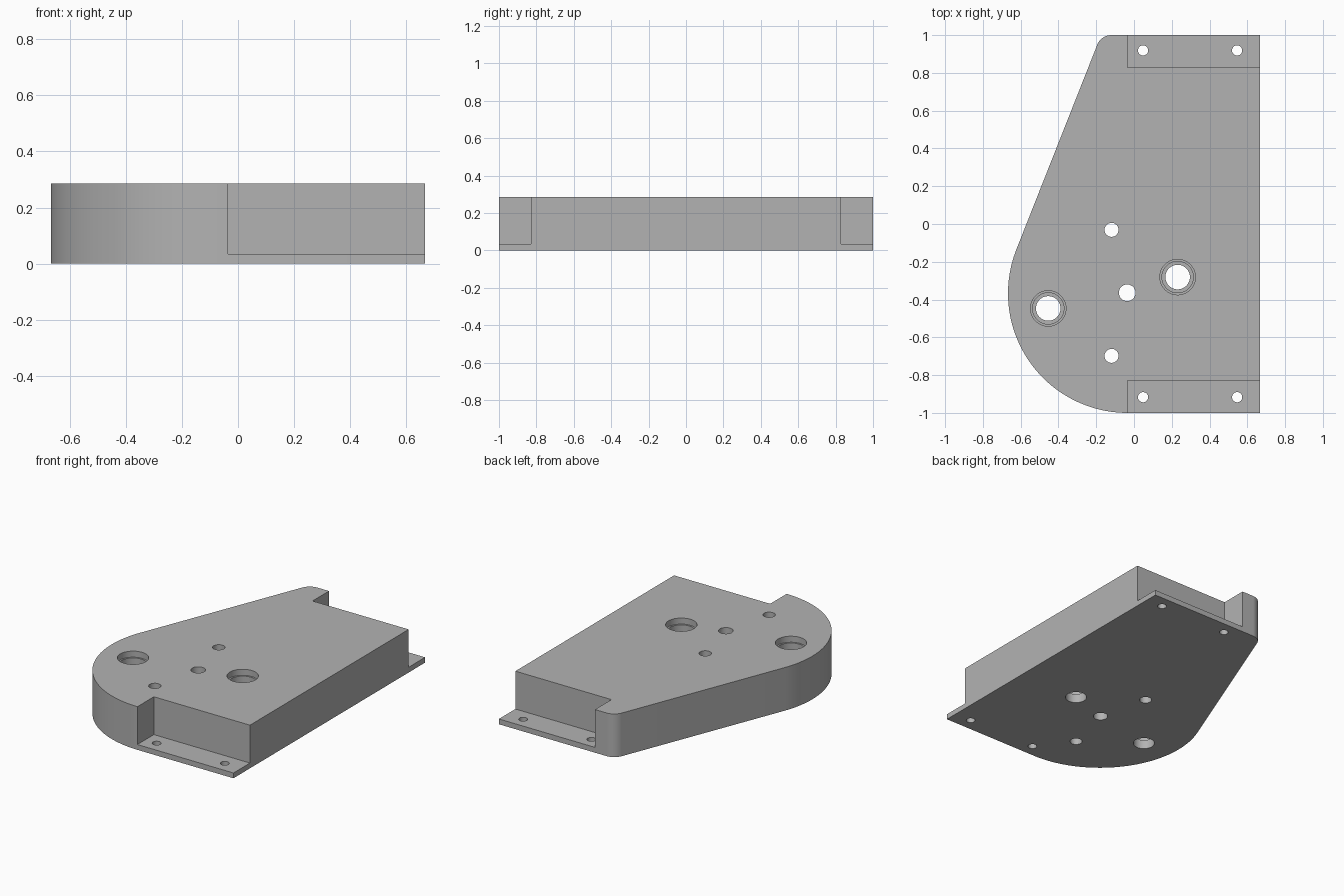
import bpy, bmesh
from math import sin, cos, acos, atan2, hypot, radians, pi

cube = bpy.data.objects.get("Cube")
if cube:
    bpy.data.objects.remove(cube, do_unlink=True)

grey = bpy.data.materials.new("plain grey")
grey.use_nodes = True
colour = (0.45, 0.45, 0.45, 1)
grey.diffuse_color = colour
grey.node_tree.nodes["Principled BSDF"].inputs["Base Color"].default_value = colour

HEIGHT, FLANGE, RIGHT = 0.285, 0.035, 0.667


def prism(name, outline, z0, z1):
    """Extrude a flat outline from z0 up to z1."""
    bm = bmesh.new()
    base = bm.faces.new([bm.verts.new((x, y, z0)) for x, y in outline])
    up = bmesh.ops.extrude_face_region(bm, geom=[base])["geom"]
    verts = [v for v in up if isinstance(v, bmesh.types.BMVert)]
    bmesh.ops.translate(bm, verts=verts, vec=(0, 0, z1 - z0))
    bmesh.ops.recalc_face_normals(bm, faces=bm.faces)
    mesh = bpy.data.meshes.new(name)
    bm.to_mesh(mesh)
    bm.free()
    mesh.materials.append(grey)
    obj = bpy.data.objects.new(name, mesh)
    bpy.context.collection.objects.link(obj)
    return obj


def arc(cx, cy, r, start, end, steps):
    return [(cx + r * cos(start + (end - start) * i / steps),
             cy + r * sin(start + (end - start) * i / steps)) for i in range(steps + 1)]


def cut(body, outline, z0, z1):
    """Subtract an extruded outline from the body."""
    cutter = prism("cutter", outline, z0, z1)
    cutter.hide_render = True
    mod = body.modifiers.new("cut", 'BOOLEAN')
    mod.operation, mod.solver, mod.object = 'DIFFERENCE', 'EXACT', cutter
    bpy.context.view_layer.objects.active = body
    bpy.ops.object.modifier_apply(modifier=mod.name)
    bpy.data.objects.remove(cutter, do_unlink=True)


def drill(body, x, y, r, z0=-0.1, z1=HEIGHT + 0.1):
    cut(body, arc(x, y, r, 0, 2 * pi, 48)[:-1], z0, z1)


# Housing outline: big and small corner arcs joined by their common tangent
bx, by, br = -0.034, -0.367, 0.633
sx, sy, sr = -0.12, 0.92, 0.08
dx, dy = sx - bx, sy - by
tangent = atan2(dy, dx) + acos((br - sr) / hypot(dx, dy))
outline = [(RIGHT, -1), (RIGHT, 1)]
outline += arc(sx, sy, sr, pi / 2, tangent, 16)
outline += arc(bx, by, br, tangent, 1.5 * pi, 56)
body = prism("housing_plate", outline, 0, HEIGHT)

# Front and back pockets that leave thin mounting flanges
for y0, y1 in ((-1.1, -0.828), (0.828, 1.1)):
    cut(body, [(-0.035, y0), (0.8, y0), (0.8, y1), (-0.035, y1)], FLANGE, HEIGHT + 0.1)

# Flange screw holes
for x in (0.048, 0.546):
    for y in (-0.917, 0.919):
        drill(body, x, y, 0.027)

# Centre hole and its two neighbours
drill(body, -0.036, -0.364, 0.044)
for y in (-0.031, -0.698):
    drill(body, -0.119, y, 0.037)

# Stepped bearing seats
for x, y in ((-0.454, -0.447), (0.231, -0.281)):
    drill(body, x, y, 0.065)
    drill(body, x, y, 0.083, 0.06)
    drill(body, x, y, 0.094, HEIGHT - 0.04)

# Smooth curved walls, sharp edges kept
bpy.ops.object.select_all(action='DESELECT')
body.select_set(True)
bpy.context.view_layer.objects.active = body
bpy.ops.object.shade_smooth_by_angle(angle=radians(30))
